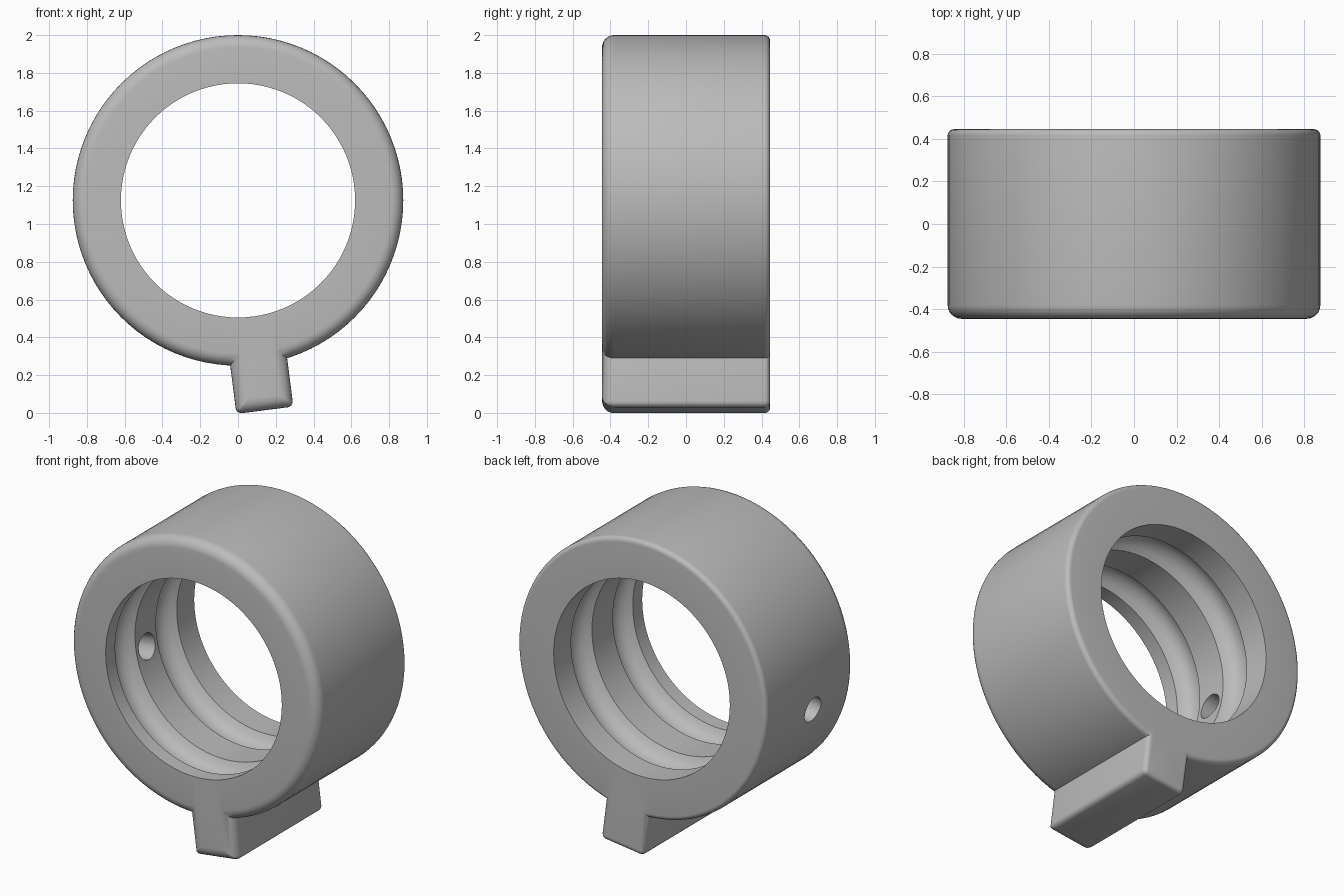
import bpy, bmesh
from math import sin, cos, pi, radians

cube = bpy.data.objects.get("Cube")
if cube:
    bpy.data.objects.remove(cube)

grey = bpy.data.materials.new("plain grey")
grey.use_nodes = True
colour = (0.5, 0.5, 0.5, 1)
grey.diffuse_color = colour
grey.node_tree.nodes["Principled BSDF"].inputs["Base Color"].default_value = colour

CENTRE = 1.125
OUTER, BORE, HALF = 0.875, 0.62, 0.445
FRONT_FILLET, BACK_FILLET = 0.065, 0.03
SEGMENTS = 96


def loft(name, loops, closed):
    """Skin a list of point loops; close the ends with caps or join last to first."""
    bm = bmesh.new()
    rings = [[bm.verts.new(p) for p in loop] for loop in loops]
    pairs = list(zip(rings, rings[1:] + rings[:1]))
    if not closed:
        pairs.pop()
        bm.faces.new(rings[0])
        bm.faces.new(rings[-1])
    for a, b in pairs:
        for i in range(len(a)):
            j = (i + 1) % len(a)
            bm.faces.new((a[i], a[j], b[j], b[i]))
    bmesh.ops.recalc_face_normals(bm, faces=bm.faces)
    mesh = bpy.data.meshes.new(name)
    bm.to_mesh(mesh)
    bm.free()
    mesh.materials.append(grey)
    ob = bpy.data.objects.new(name, mesh)
    bpy.context.collection.objects.link(ob)
    ob.location.z = CENTRE
    return ob


def fillet_stations(steps=6):
    """Pairs of (y, inset) that round the front and back rims."""
    out = []
    for k in range(steps + 1):
        a = pi / 2 * k / steps
        out.append((-HALF + FRONT_FILLET * (1 - sin(a)), FRONT_FILLET * (1 - cos(a))))
    out.reverse()
    out = sorted(out)
    back = []
    for k in range(steps + 1):
        a = pi / 2 * k / steps
        back.append((HALF - BACK_FILLET * (1 - sin(a)), BACK_FILLET * (1 - cos(a))))
    return out + back


def groove(y0, y1, depth, steps=12):
    """Circular arc cut into the bore between y0 and y1."""
    half = (y1 - y0) / 2
    radius = (half ** 2 + depth ** 2) / (2 * depth)
    pts = []
    for k in range(steps + 1):
        t = -half + 2 * half * k / steps
        pts.append(((y0 + y1) / 2 + t, BORE + (radius ** 2 - t * t) ** 0.5 - radius + depth))
    return pts


# Collar: one lathe profile with rounded rims and two round grooves in the bore
bore = [(-HALF, BORE)] + groove(-0.35, -0.15, 0.075) + groove(0.06, 0.27, 0.075) + [(HALF, BORE)]
profile = [(y, OUTER - inset) for y, inset in fillet_stations()] + bore[::-1]
angles = [2 * pi * i / SEGMENTS for i in range(SEGMENTS)]
collar = loft("collar", [[(r * cos(a), y, r * sin(a)) for a in angles] for y, r in profile], True)


# Key: block below the collar, with rounded lower corners and rims
def key_outline(y, inset):
    w, b, r = 0.152 - inset, -1.12 + inset, max(0.03 - inset, 0.006)
    pts = [(w, y, -0.72), (-w, y, -0.72)]
    for side, start in ((-1, pi), (1, 1.5 * pi)):
        for k in range(5):
            a = start + pi / 8 * k
            pts.append((side * (w - r) + r * cos(a), y, b + r + r * sin(a)))
    return pts


key = loft("key", [key_outline(y, inset) for y, inset in fillet_stations()], False)
key.rotation_euler.y = radians(-7.3)

# Radial hole through the right wall
tilt = radians(10)
bpy.ops.mesh.primitive_cylinder_add(
    vertices=32, radius=0.08, depth=0.6,
    location=(-0.75 * cos(tilt), -0.045, CENTRE - 0.75 * sin(tilt)),
    rotation=(0, pi / 2 - tilt, 0))
cutter = bpy.context.object
cutter.name = "hole_cutter"
cutter.data.materials.append(grey)

for helper, operation in ((key, 'UNION'), (cutter, 'DIFFERENCE')):
    mod = collar.modifiers.new(operation.title(), 'BOOLEAN')
    mod.operation, mod.object, mod.solver = operation, helper, 'EXACT'
bpy.ops.object.select_all(action='DESELECT')
bpy.context.view_layer.objects.active = collar
collar.select_set(True)
for mod in list(collar.modifiers):
    bpy.ops.object.modifier_apply(modifier=mod.name)
for helper in (key, cutter):
    bpy.data.objects.remove(helper)
collar.name = "collar_with_key"
bpy.ops.object.shade_smooth_by_angle(angle=radians(30))
